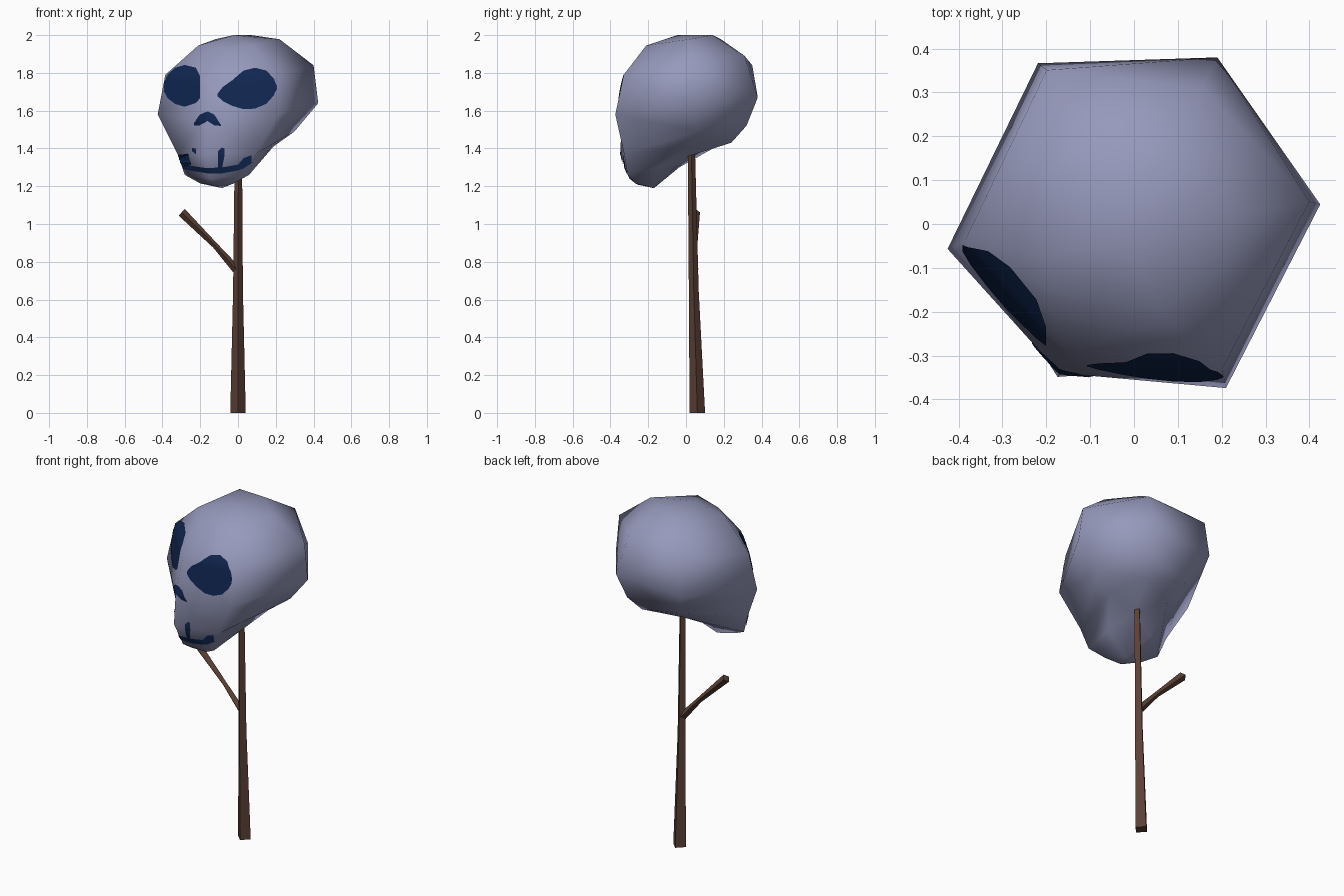
import bpy, bmesh
from mathutils import Vector
from mathutils.bvhtree import BVHTree

if "Cube" in bpy.data.objects:
    bpy.data.objects.remove(bpy.data.objects["Cube"])


def material(name, rgb):
    m = bpy.data.materials.new(name)
    m.diffuse_color = (*rgb, 1)
    m.use_nodes = True
    m.node_tree.nodes["Principled BSDF"].inputs["Base Color"].default_value = m.diffuse_color
    return m


BONE = material("pale_lilac_bone", (0.305, 0.319, 0.50))
INK = material("dark_navy", (0.005, 0.019, 0.08))
WOOD = material("dark_brown_wood", (0.105, 0.052, 0.036))


def finish(bm, name, mat, smooth):
    me = bpy.data.meshes.new(name)
    bm.to_mesh(me)
    me.materials.append(mat)
    for p in me.polygons:
        p.use_smooth = smooth
    ob = bpy.data.objects.new(name, me)
    bpy.context.collection.objects.link(ob)
    return ob


def loft(bm, rings):
    for a, b in zip(rings, rings[1:]):
        n = len(a)
        for i in range(n):
            j = (i + 1) % n
            bm.faces.new((a[i], a[j], b[j], b[i]))


# Skull: six-sided rings, mirrored about a midline turned towards -x -y
def place(u, v, z):
    return (0.894 * u - 0.447 * v, -0.447 * u - 0.894 * v, z)


# each ring: front (v, z), front side (u, v, z), back side (u, v, z), back (v, z)
RINGS = [
    ((0.20, 1.925), (0.157, 0.157, 1.945), (0.19, -0.112, 1.978), (-0.157, 2.0)),
    ((0.335, 1.76), (0.328, 0.205, 1.79), (0.335, -0.225, 1.84), (-0.347, 1.89)),
    ((0.38, 1.54), (0.355, 0.241, 1.58), (0.36, -0.23, 1.64), (-0.425, 1.67)),
    ((0.39, 1.37), (0.235, 0.25, 1.375), (0.24, -0.19, 1.49), (-0.358, 1.52)),
    ((0.335, 1.24), (0.19, 0.25, 1.26), (0.16, -0.10, 1.41), (-0.268, 1.43)),
    ((0.285, 1.208), (0.10, 0.25, 1.215), (0.12, 0.10, 1.30), (0.0, 1.355)),
]
bm = bmesh.new()
rings = []
for f, fs, bs, b in RINGS:
    pts = [(0, *f), fs, bs, (0, *b), (-bs[0], *bs[1:]), (-fs[0], *fs[1:])]
    rings.append([bm.verts.new(place(*p)) for p in pts])
loft(bm, rings)
for ring, pole in ((rings[0], (0, 0.05, 2.0)), (rings[-1], (0, 0.19, 1.19))):
    tip = bm.verts.new(place(*pole))
    for i in range(6):
        bm.faces.new((ring[i], ring[(i + 1) % 6], tip))
bmesh.ops.recalc_face_normals(bm, faces=bm.faces)
bmesh.ops.triangulate(bm, faces=bm.faces)
finish(bm, "skull", BONE, True)
tree = BVHTree.FromBMesh(bm)


# Painted features: thin plates wrapped on the skull, given as (x, low z, high z) columns
def decal(name, cols, sub=5, rows=10):
    dense = []
    for a, b in zip(cols, cols[1:]):
        dense += [[p + (q - p) * k / sub for p, q in zip(a, b)] for k in range(sub)]
    dense.append(cols[-1])
    bm = bmesh.new()
    grid = []
    for x, lo, hi in dense:
        line = []
        for r in range(rows + 1):
            p = Vector((x, -1, lo + (hi - lo) * r / rows))
            hit, nor, _, _ = tree.ray_cast(p, Vector((0, 1, 0)))
            if hit is None:
                hit, nor, _, _ = tree.find_nearest(Vector((x, -0.25, p.z)))
            line.append(bm.verts.new(hit + nor * 0.004))
        grid.append(line)
    for a, b in zip(grid, grid[1:]):
        for r in range(rows):
            bm.faces.new((a[r], b[r], b[r + 1], a[r + 1]))
    finish(bm, name, INK, True)


decal("left_eye", [(-0.388, 1.70, 1.75), (-0.37, 1.665, 1.79), (-0.33, 1.635, 1.825),
                   (-0.28, 1.62, 1.84), (-0.22, 1.64, 1.825), (-0.198, 1.665, 1.78)])
decal("right_eye", [(-0.107, 1.675, 1.69), (-0.08, 1.65, 1.725), (-0.03, 1.625, 1.76),
                    (0.03, 1.607, 1.81), (0.09, 1.61, 1.825), (0.15, 1.635, 1.81),
                    (0.19, 1.68, 1.77), (0.203, 1.71, 1.735)])
decal("nose", [(-0.23, 1.523, 1.535), (-0.20, 1.523, 1.578), (-0.16, 1.545, 1.595),
               (-0.125, 1.523, 1.578), (-0.09, 1.52, 1.525)])
decal("mouth", [(-0.325, 1.35, 1.37), (-0.30, 1.30, 1.36), (-0.255, 1.285, 1.31),
                (-0.16, 1.27, 1.297), (-0.08, 1.27, 1.302), (0.0, 1.285, 1.315),
                (0.03, 1.295, 1.35), (0.072, 1.325, 1.365)], rows=6)
decal("tooth_line", [(-0.105, 1.295, 1.385), (-0.085, 1.295, 1.405), (-0.072, 1.36, 1.40)], 3)
decal("tooth_mark", [(-0.24, 1.385, 1.402), (-0.22, 1.37, 1.40)], 2, 3)


# Wooden stick and its twig: four-sided tapered tubes
def tube(name, path):
    bm = bmesh.new()
    pts = [Vector(p[:3]) for p in path]
    side = Vector((0, 1, 0))
    rings = []
    for i, p in enumerate(pts):
        d = (pts[min(i + 1, len(pts) - 1)] - pts[max(i - 1, 0)]).normalized()
        if name == "stick":
            d = Vector((0, 0, 1))
        w = side.cross(d).normalized()
        r = path[i][3]
        rings.append([bm.verts.new(p + o * r) for o in (w, side, -w, -side)])
    loft(bm, rings)
    bm.faces.new(rings[0])
    bm.faces.new(rings[-1])
    bmesh.ops.recalc_face_normals(bm, faces=bm.faces)
    finish(bm, name, WOOD, False)


tube("stick", [(0, 0.06, 0, 0.041), (0, 0.041, 0.65, 0.026), (0.002, 0.028, 1.42, 0.019)])
tube("twig", [(-0.01, 0.043, 0.76, 0.022), (-0.12, 0.045, 0.885, 0.015),
              (-0.298, 0.05, 1.062, 0.024)])
